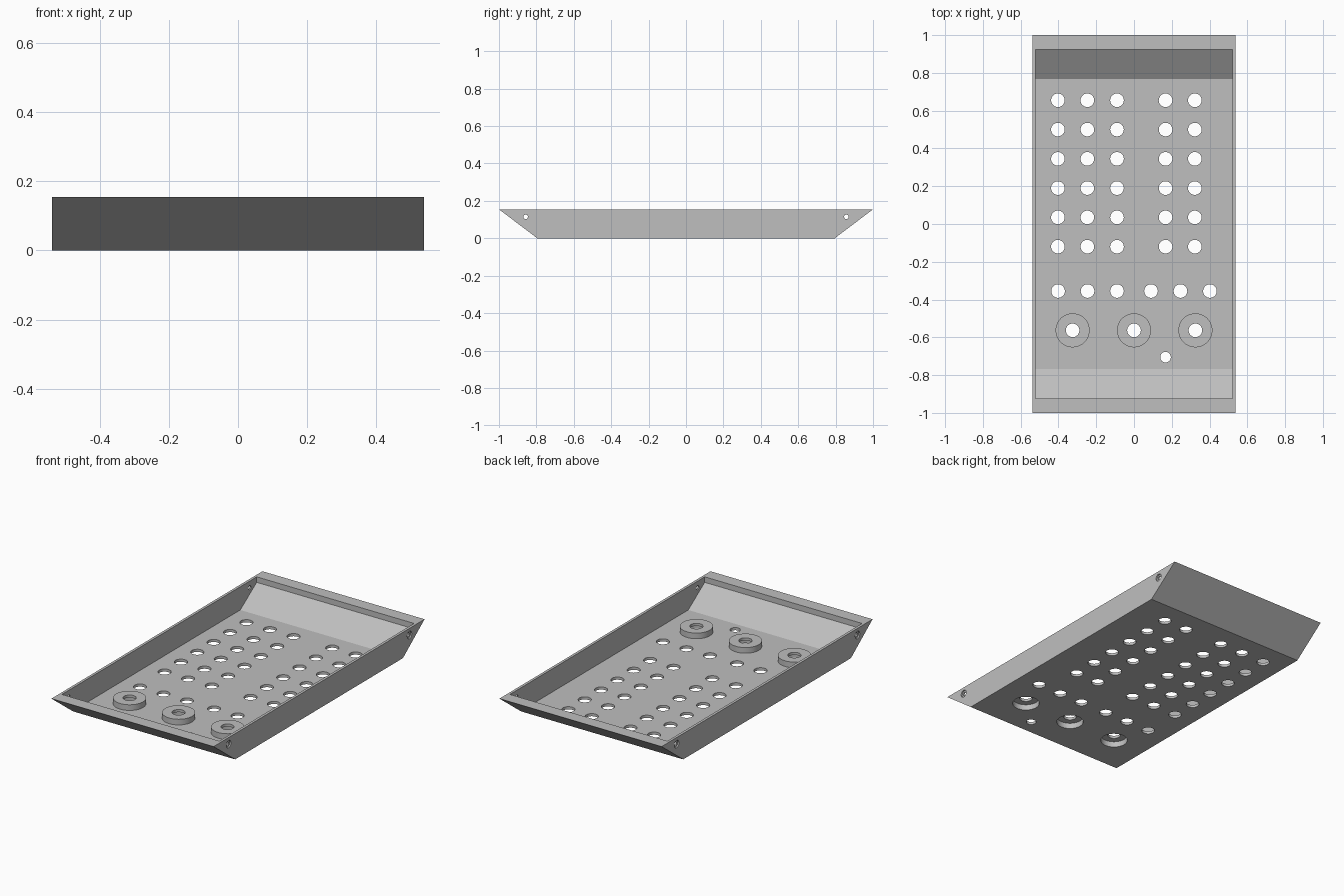
import bpy, bmesh, math

if "Cube" in bpy.data.objects:
    bpy.data.objects.remove(bpy.data.objects["Cube"])

# Overall dimensions
HX, IX = 0.538, 0.522          # outer and inner half widths
TOP, FLOOR = 0.155, 0.016      # rim height, floor thickness
BOSS_TOP = 0.05

grey = bpy.data.materials.new("mid grey")
grey.diffuse_color = (0.52, 0.52, 0.52, 1)
grey.use_nodes = True
grey.node_tree.nodes["Principled BSDF"].inputs["Base Color"].default_value = grey.diffuse_color


def finish(name, bm):
    bmesh.ops.recalc_face_normals(bm, faces=bm.faces)
    mesh = bpy.data.meshes.new(name)
    bm.to_mesh(mesh)
    bm.free()
    mesh.materials.append(grey)
    obj = bpy.data.objects.new(name, mesh)
    bpy.context.collection.objects.link(obj)
    return obj


def prism(name, profile, half_width):
    """Extrude a (y, z) profile across x."""
    bm = bmesh.new()
    face = bm.faces.new([bm.verts.new((-half_width, y, z)) for y, z in profile])
    out = bmesh.ops.extrude_face_region(bm, geom=[face])
    moved = [v for v in out["geom"] if isinstance(v, bmesh.types.BMVert)]
    bmesh.ops.translate(bm, verts=moved, vec=(2 * half_width, 0, 0))
    return finish(name, bm)


def cylinder(name, centre, radius, depth, along_x=False, sides=40):
    bm = bmesh.new()
    bmesh.ops.create_cone(bm, cap_ends=True, segments=sides,
                          radius1=radius, radius2=radius, depth=depth)
    obj = finish(name, bm)
    obj.location = centre
    if along_x:
        obj.rotation_euler.y = math.pi / 2
    return obj


def boolean(target, tools, operation):
    """Apply each tool to the target, then remove the tool."""
    for tool in tools:
        mod = target.modifiers.new("cut", 'BOOLEAN')
        mod.operation, mod.solver, mod.object = operation, 'EXACT', tool
    bpy.context.view_layer.update()
    graph = bpy.context.evaluated_depsgraph_get()
    mesh = bpy.data.meshes.new_from_object(target.evaluated_get(graph))
    target.modifiers.clear()
    target.data = mesh
    for tool in tools:
        bpy.data.objects.remove(tool)


# Tray shell with sloping ends, hollowed from above
tray = prism("tray", [(-0.795, 0), (0.795, 0), (1, TOP), (-1, TOP)], HX)
cavity = prism("cavity_cutter", [(-0.767, FLOOR), (0.767, FLOOR), (0.923, 0.122),
                                 (0.923, 0.3), (-0.923, 0.3), (-0.923, 0.122)], IX)
boolean(tray, [cavity], 'DIFFERENCE')

# Three raised bosses on the floor
boss_spots = [(x, -0.563) for x in (-0.325, 0, 0.325)]
boolean(tray, [cylinder("boss", (x, y, 0.008 + (BOSS_TOP - 0.008) / 2), 0.09,
                        BOSS_TOP - 0.008, sides=48) for x, y in boss_spots], 'UNION')

# Recesses under the bosses
cutters = [cylinder("recess_cutter", (x, y, 0), 0.075, 0.068, sides=48)
           for x, y in boss_spots]
boolean(tray, cutters, 'DIFFERENCE')

# Grid of floor holes, lower row, boss holes and one small hole
spots = [(x, 0.655 - 0.155 * row) for row in range(6)
         for x in (-0.403, -0.247, -0.09, 0.167, 0.322)]
spots += [(s * x, -0.355) for s in (-1, 1) for x in (0.09, 0.246, 0.402)]
cutters = [cylinder("hole_cutter", (x, y, 0), 0.036, 0.3) for x, y in spots + boss_spots]
cutters.append(cylinder("small_hole_cutter", (0.167, -0.705, 0), 0.028, 0.3))

# Stepped screw holes through the side walls
for y in (-0.857, 0.857):
    cutters.append(cylinder("screw_cutter", (0, y, 0.115), 0.012, 1.4, True, 24))
    for s in (-1, 1):
        cutters.append(cylinder("screw_head_cutter", (s * HX, y, 0.115), 0.022,
                                0.016, True, 24))
boolean(tray, cutters, 'DIFFERENCE')

# Smooth the round walls, keep the edges sharp
bpy.context.view_layer.objects.active = tray
tray.select_set(True)
bpy.ops.object.shade_smooth_by_angle(angle=math.radians(30))
